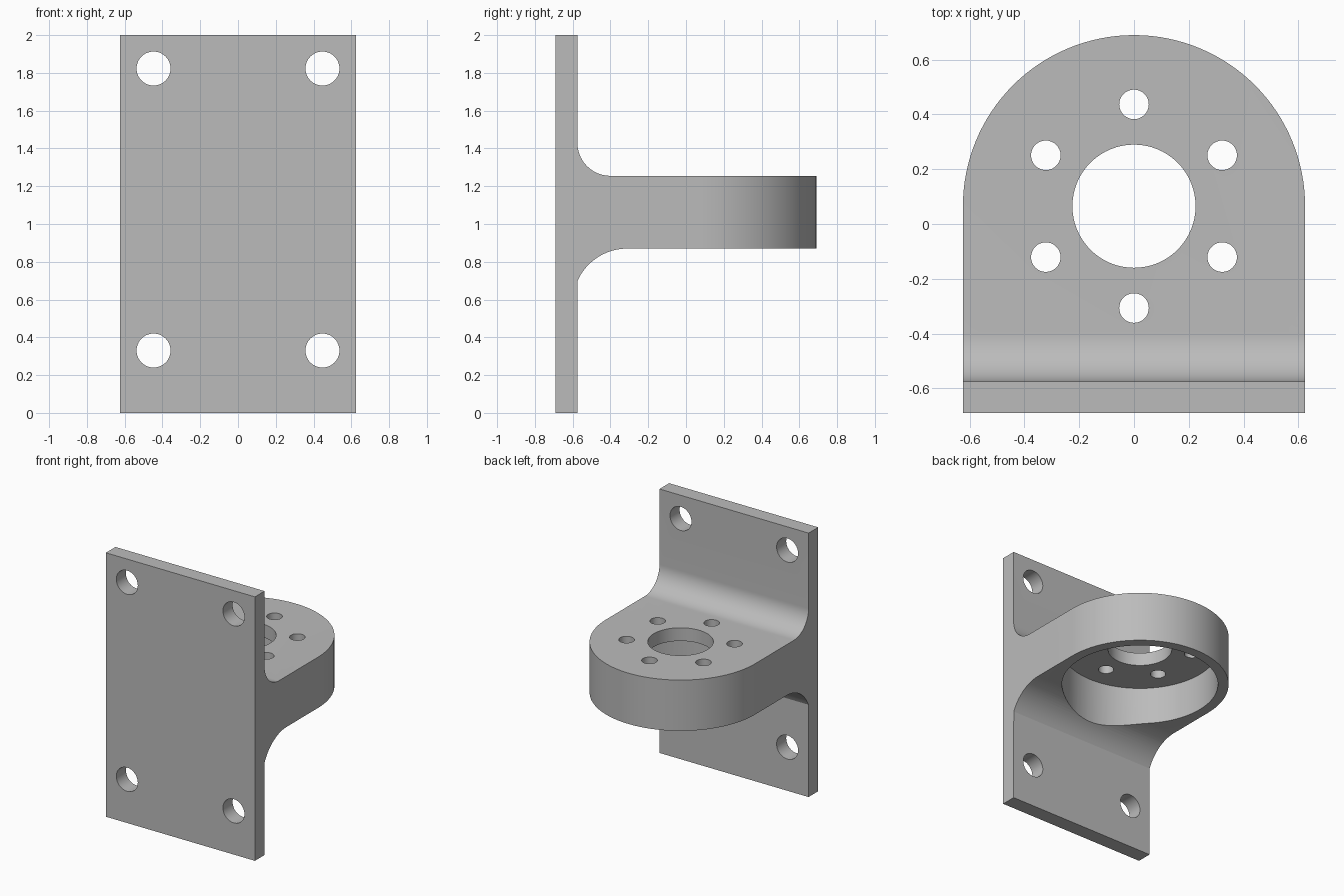
import bpy, bmesh
from math import sin, cos, pi, radians
from mathutils import Matrix, Vector

if "Cube" in bpy.data.objects:
    bpy.data.objects.remove(bpy.data.objects["Cube"], do_unlink=True)

HALF_W = 0.625
BACK = -0.69        # mounting face of the plate
PLATE = -0.575      # inner face of the plate
ARM_LOW, ARM_TOP = 0.87, 1.255
AXIS_Y = 0.065      # centre of the round end

grey = bpy.data.materials.new("plain_grey")
grey.use_nodes = True
grey.diffuse_color = (0.5, 0.5, 0.5, 1)
grey.node_tree.nodes["Principled BSDF"].inputs["Base Color"].default_value = (0.5, 0.5, 0.5, 1)


def arc(cx, cy, r, start, end, n):
    angles = [radians(start + (end - start) * i / n) for i in range(n + 1)]
    return [(cx + r * cos(a), cy + r * sin(a)) for a in angles]


def prism(name, points, to_3d, depth):
    """Extrude a flat outline along a vector."""
    bm = bmesh.new()
    face = bm.faces.new([bm.verts.new(to_3d(*p)) for p in points])
    new = bmesh.ops.extrude_face_region(bm, geom=[face])["geom"]
    verts = [v for v in new if isinstance(v, bmesh.types.BMVert)]
    bmesh.ops.translate(bm, verts=verts, vec=Vector(depth))
    bmesh.ops.recalc_face_normals(bm, faces=bm.faces[:])
    mesh = bpy.data.meshes.new(name)
    bm.to_mesh(mesh)
    bm.free()
    mesh.materials.append(grey)
    obj = bpy.data.objects.new(name, mesh)
    bpy.context.collection.objects.link(obj)
    return obj


def upright(r, x, y, z0, z1, n=64):
    return prism("cutter", arc(x, y, r, 0, 360, n)[:-1],
                 lambda px, py: (px, py, z0), (0, 0, z1 - z0))


def through_plate(r, x, z):
    return prism("cutter", arc(x, z, r, 0, 360, 48)[:-1],
                 lambda px, pz: (px, BACK - 0.1, pz), (0, 0.3, 0))


def apply_boolean(target, cutter, operation="DIFFERENCE"):
    mod = target.modifiers.new("cut", "BOOLEAN")
    mod.operation, mod.object, mod.solver = operation, cutter, "EXACT"
    bpy.context.view_layer.objects.active = target
    bpy.ops.object.modifier_apply(modifier=mod.name)
    bpy.data.objects.remove(cutter, do_unlink=True)


# Side profile: plate, arm and the two fillets
profile = [(BACK, 0), (PLATE, 0)]
profile += arc(-0.31, 0.58, 0.29, 155.6, 90, 16)
profile += [(0.69, ARM_LOW), (0.69, ARM_TOP)]
profile += arc(-0.40, 1.43, 0.175, 270, 180, 20)
profile += [(PLATE, 2), (BACK, 2)]
bracket = prism("flange_bracket", profile,
                lambda y, z: (-HALF_W, y, z), (2 * HALF_W, 0, 0))

# Rounded end of the arm
outline = [(-HALF_W, -1), (HALF_W, -1)] + arc(0, AXIS_Y, HALF_W, 0, 180, 64)
footprint = prism("footprint", outline, lambda x, y: (x, y, -1), (0, 0, 4))
apply_boolean(bracket, footprint, "INTERSECT")

# Deep recess under the arm, then the central bore
apply_boolean(bracket, upright(0.55, 0, AXIS_Y, 0.4, 1.155, 96))
apply_boolean(bracket, upright(0.225, 0, AXIS_Y, 1, 1.5))

# Ring of six bolt holes
for i in range(6):
    a = pi / 2 + i * pi / 3
    apply_boolean(bracket, upright(0.054, 0.372 * cos(a), AXIS_Y + 0.372 * sin(a), 1, 1.5, 32))

# Four mounting holes in the plate corners
for x in (-0.447, 0.447):
    for z in (0.33, 1.823):
        apply_boolean(bracket, through_plate(0.09, x, z))

bpy.ops.object.select_all(action="DESELECT")
bracket.select_set(True)
bpy.context.view_layer.objects.active = bracket
bpy.ops.object.shade_smooth_by_angle(angle=radians(25))
